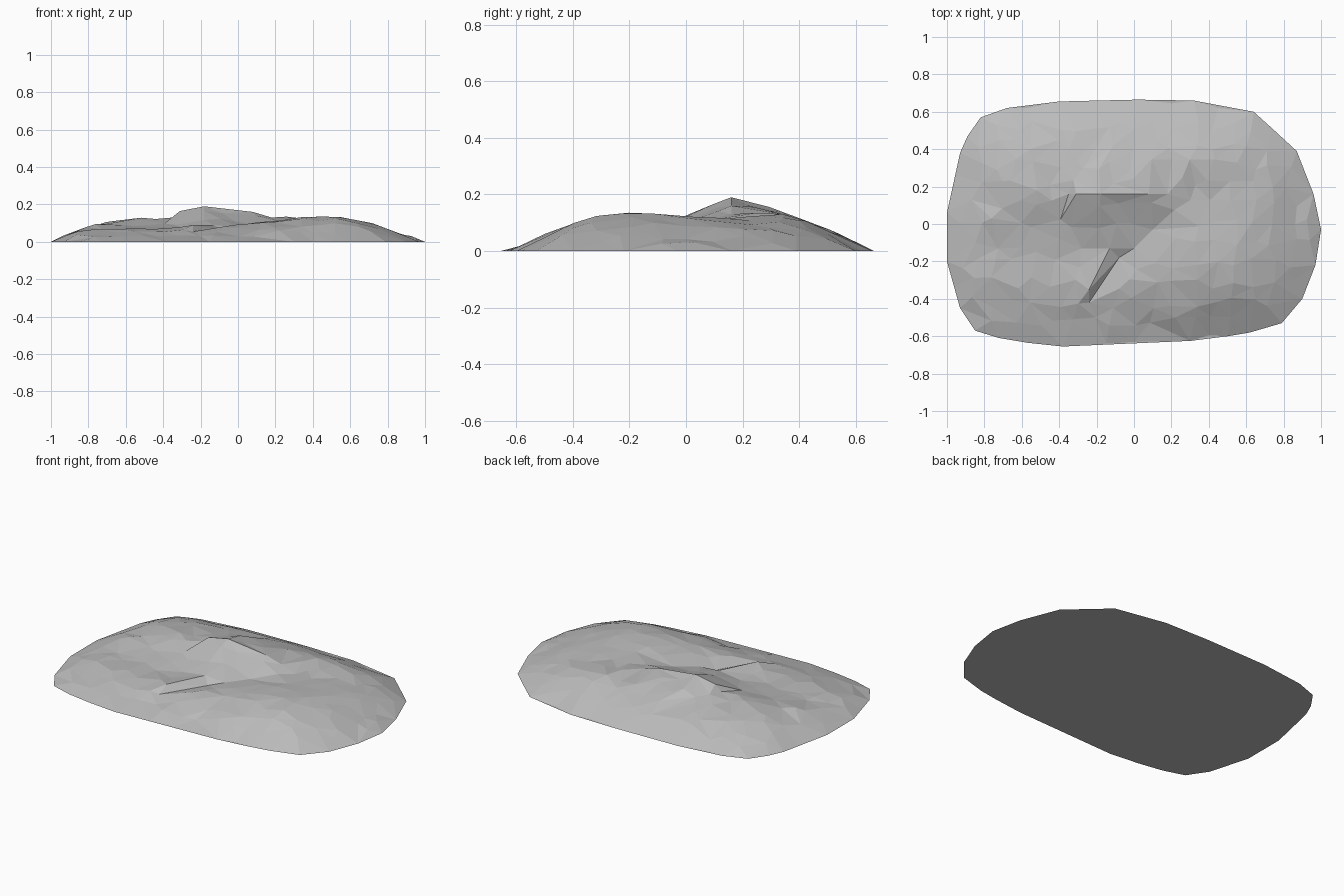
import bpy
import bmesh
import random
from mathutils import Vector
from mathutils.geometry import delaunay_2d_cdt, intersect_point_line

random.seed(4)

default_cube = bpy.data.objects.get("Cube")
if default_cube:
    bpy.data.objects.remove(default_cube, do_unlink=True)

# Footprint of the mound, clockwise from the left end of the top view
OUTLINE = [
    (-1, .06), (-.95, .26), (-.93, .38), (-.89, .47), (-.82, .57), (-.68, .62),
    (-.57, .62), (-.4, .655), (-.2, .66), (.02, .665), (.2, .645), (.32, .66),
    (.45, .62), (.64, .6), (.74, .51), (.87, .39), (.96, .16), (1, -.03),
    (.97, -.22), (.9, -.4), (.79, -.53), (.62, -.58), (.5, -.6), (.4, -.595),
    (.3, -.625), (0, -.63), (-.15, -.64), (-.38, -.655), (-.57, -.635),
    (-.72, -.61), (-.85, -.57), (-.93, -.45), (-.96, -.33), (-1, -.2)]

# Coarse relief in hundredths: one row of heights per y, one column per x
COLUMNS = [-.85, -.7, -.55, -.38, -.18, .05, .2, .4, .6, .75, .88]
RELIEF = {
    -.53: [2, 3, 3, 3, 3, 3, 4, 5, 4, 2, 1],
    -.42: [4, 5, 6, 6, 6, 7, 9, 10, 9, 6, 2],
    -.3: [5, 7, 7, 7, 8, 9, 11, 13, 12, 8, 3],
    -.13: [6, 7, 7, 7, 8, 10, 12, 14, 13, 9, 4],
    0: [8, 9, 9, 9, 12, 11, 10, 12, 12, 9, 4],
    .16: [9, 11, 13, 12, 19, 16, 12, 11, 11, 8, 3],
    .35: [7, 10, 11, 11, 14, 13, 12, 13, 9, 6, 2],
    .5: [4, 6, 6, 7, 8, 8, 8, 7, 5, 3, 1]}

# Sharp breaks in the surface: main ridge, front lip and the two sides of a crack
CREASES = [
    [(-.35, .16, .13), (-.31, .16, .165), (-.18, .16, .19), (.08, .16, .16),
     (.18, .16, .13), (.26, .25, .135)],
    [(-.52, -.15, .07), (-.4, -.08, .08), (-.28, -.13, .07), (-.13, -.13, .09),
     (-.24, -.35, .09)],
    [(.1, -.03, .09), (0, -.13, .08), (-.08, -.18, .06), (-.24, -.42, .055)],
    [(-.13, .52, .07), (-.27, .3, .13)]]

rim = [Vector(p) for p in OUTLINE]
rim_edges = list(zip(rim, rim[1:] + rim[:1]))


def bracket(stops, value):
    """Index and fraction of a value between sorted stops, clamped to the ends."""
    value = min(max(value, stops[0]), stops[-1])
    i = max(k for k in range(len(stops) - 1) if stops[k] <= value)
    return i, (value - stops[i]) / (stops[i + 1] - stops[i])


def segment_distance(p, a, b):
    foot, t = intersect_point_line(p, a, b)
    nearest = a.lerp(b, min(max(t, 0), 1))
    return (p - nearest).length


def rim_distance(p):
    return min(segment_distance(p, a, b) for a, b in rim_edges)


def inside(p):
    crossings = 0
    for a, b in rim_edges:
        if (a.y > p.y) != (b.y > p.y):
            crossings += p.x < a.x + (p.y - a.y) * (b.x - a.x) / (b.y - a.y)
    return crossings % 2 == 1


def height(p):
    rows = list(RELIEF)
    j, v = bracket(rows, p.y)
    i, u = bracket(COLUMNS, p.x)
    low, high = RELIEF[rows[j]], RELIEF[rows[j + 1]]
    near = low[i] + (low[i + 1] - low[i]) * u
    far = high[i] + (high[i + 1] - high[i]) * u
    z = (near + (far - near) * v) / 100 + random.uniform(-.006, .006)
    return max(.004, min(z, rim_distance(p) * .5))


# Collect rim, crease and scattered interior points
points = list(rim)
heights = [0.0] * len(rim)
edges = [(i, (i + 1) % len(rim)) for i in range(len(rim))]
crease_segments = []
for crease in CREASES:
    for k, (x, y, z) in enumerate(crease):
        points.append(Vector((x, y)))
        heights.append(z)
        if k:
            edges.append((len(points) - 2, len(points) - 1))
            crease_segments.append((points[-2], points[-1]))

STEP = .105
for row in range(-6, 7):
    for col in range(-10, 11):
        p = Vector((col + random.uniform(-.3, .3), row + random.uniform(-.3, .3))) * STEP
        clear = min(segment_distance(p, a, b) for a, b in crease_segments)
        if inside(p) and rim_distance(p) > .05 and clear > .045:
            points.append(p)
            heights.append(height(p))

# Triangulate the top and close it with a flat base
flat, _, faces, origins, _, _ = delaunay_2d_cdt(points, edges, [], 1, 1e-5, True)
bm = bmesh.new()
verts = []
for p, source in zip(flat, origins):
    z = heights[source[0]] if source else height(p)
    verts.append(bm.verts.new((p.x, p.y, z)))
for face in faces:
    bm.faces.new([verts[i] for i in face])
border = [e for e in bm.edges if e.is_boundary]
bmesh.ops.contextual_create(bm, geom=border)
bmesh.ops.recalc_face_normals(bm, faces=bm.faces)

mesh = bpy.data.meshes.new("rock_mound")
bm.to_mesh(mesh)
bm.free()
mound = bpy.data.objects.new("rock_mound", mesh)
bpy.context.collection.objects.link(mound)

# Plain grey stone
stone = bpy.data.materials.new("grey_stone")
stone.use_nodes = True
colour = (.5, .5, .5, 1)
stone.diffuse_color = colour
stone.node_tree.nodes["Principled BSDF"].inputs["Base Color"].default_value = colour
mesh.materials.append(stone)
